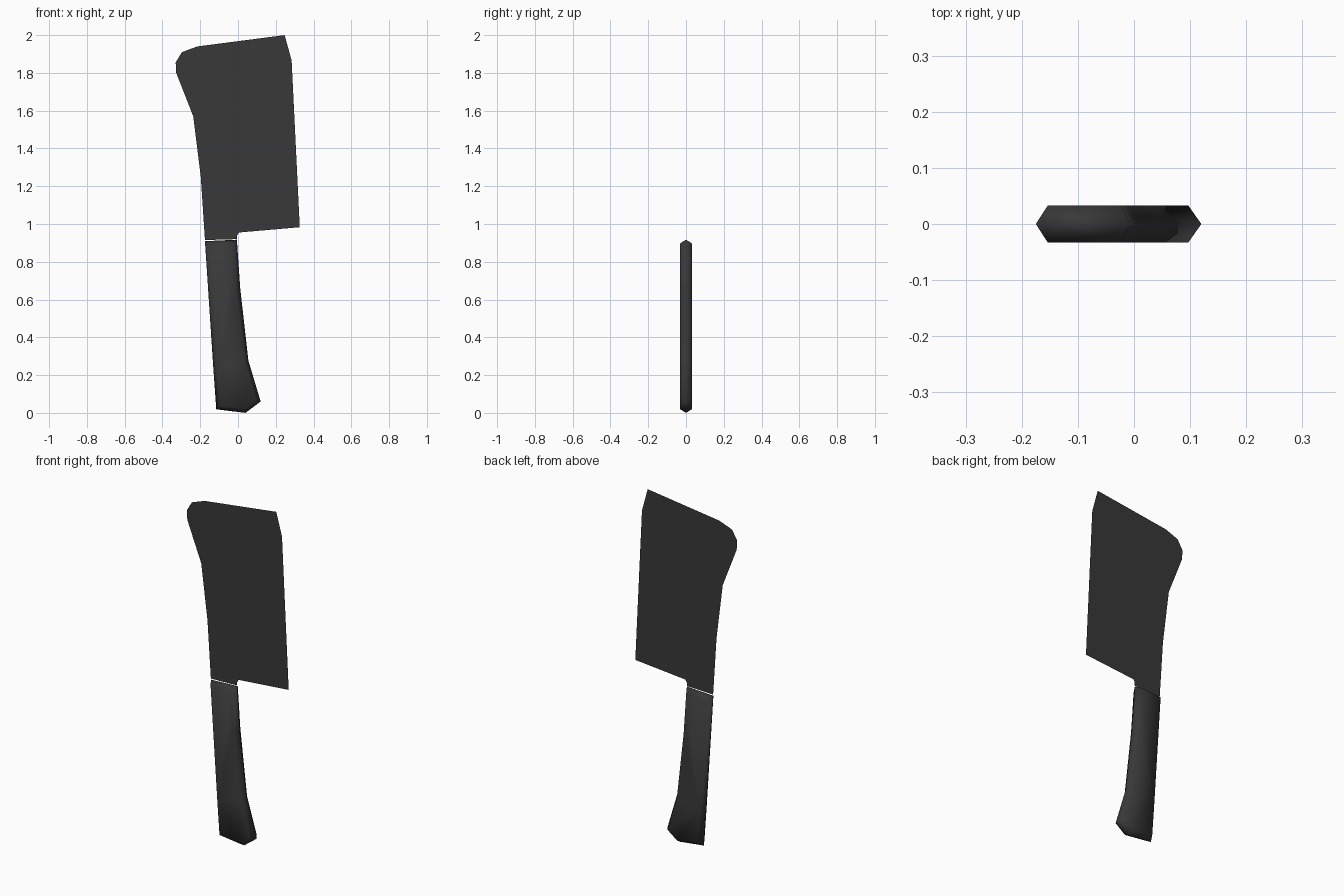
import bpy, bmesh
from mathutils import Vector

if "Cube" in bpy.data.objects:
    bpy.data.objects.remove(bpy.data.objects["Cube"])

mat = bpy.data.materials.new("dark_steel")
mat.diffuse_color = (0.04, 0.04, 0.04, 1)
mat.use_nodes = True
mat.node_tree.nodes["Principled BSDF"].inputs["Base Color"].default_value = mat.diffuse_color


def finish(bm, name, smooth):
    me = bpy.data.meshes.new(name)
    for f in bm.faces:
        f.smooth = smooth
    bm.to_mesh(me)
    bm.free()
    me.materials.append(mat)
    ob = bpy.data.objects.new(name, me)
    bpy.context.collection.objects.link(ob)
    return ob


def inset(pts, d):
    """Offset a counter-clockwise outline inwards with mitred corners."""
    out = []
    for i, p in enumerate(pts):
        a = (p - pts[i - 1]).normalized()
        b = (pts[(i + 1) % len(pts)] - p).normalized()
        na, nb = Vector((-a.y, a.x)), Vector((-b.y, b.x))
        out.append(p + (na + nb) * d / (1 + na.dot(nb)))
    return out


# Blade: flat paper-thin sheet, outline in x, z
blade = [(-0.175, 0.915), (-0.005, 0.92), (-0.005, 0.94), (0.005, 0.955),
         (0.327, 0.983), (0.284, 1.865), (0.247, 2.0), (-0.215, 1.94),
         (-0.297, 1.91), (-0.33, 1.855), (-0.327, 1.80), (-0.237, 1.57),
         (-0.197, 1.25)]
bm = bmesh.new()
bm.faces.new([bm.verts.new((x, 0, z)) for x, z in blade])
finish(bm, "blade", False)

# Handle: outline ridge at the middle, sloping to inset front and back faces
handle = [Vector(p) for p in [
    (-0.115, 0.022), (0.04, 0.003), (0.12, 0.063), (0.055, 0.28),
    (0.012, 0.66), (-0.006, 0.92), (-0.175, 0.912), (-0.13, 0.23)]]
inner = inset(handle, 0.02)
bm = bmesh.new()
front, rim, back = [[bm.verts.new((p.x, y, p.y)) for p in pts]
                    for pts, y in ((inner, -0.033), (handle, 0), (inner, 0.033))]
n = len(handle)
for a, b in ((front, rim), (rim, back)):
    for i in range(n):
        j = (i + 1) % n
        bm.faces.new((a[i], b[i], b[j], a[j]))
# Front and back faces split into bands between opposite outline points
for side in (front, back):
    for band in ((0, 1, 2, 3, 7), (7, 3, 4), (7, 4, 5, 6)):
        bm.faces.new([side[k] for k in band])
bmesh.ops.recalc_face_normals(bm, faces=bm.faces)
lowest = min(v.co.z for v in bm.verts)
bmesh.ops.translate(bm, verts=bm.verts, vec=(0, 0, -lowest))
finish(bm, "handle", True)
